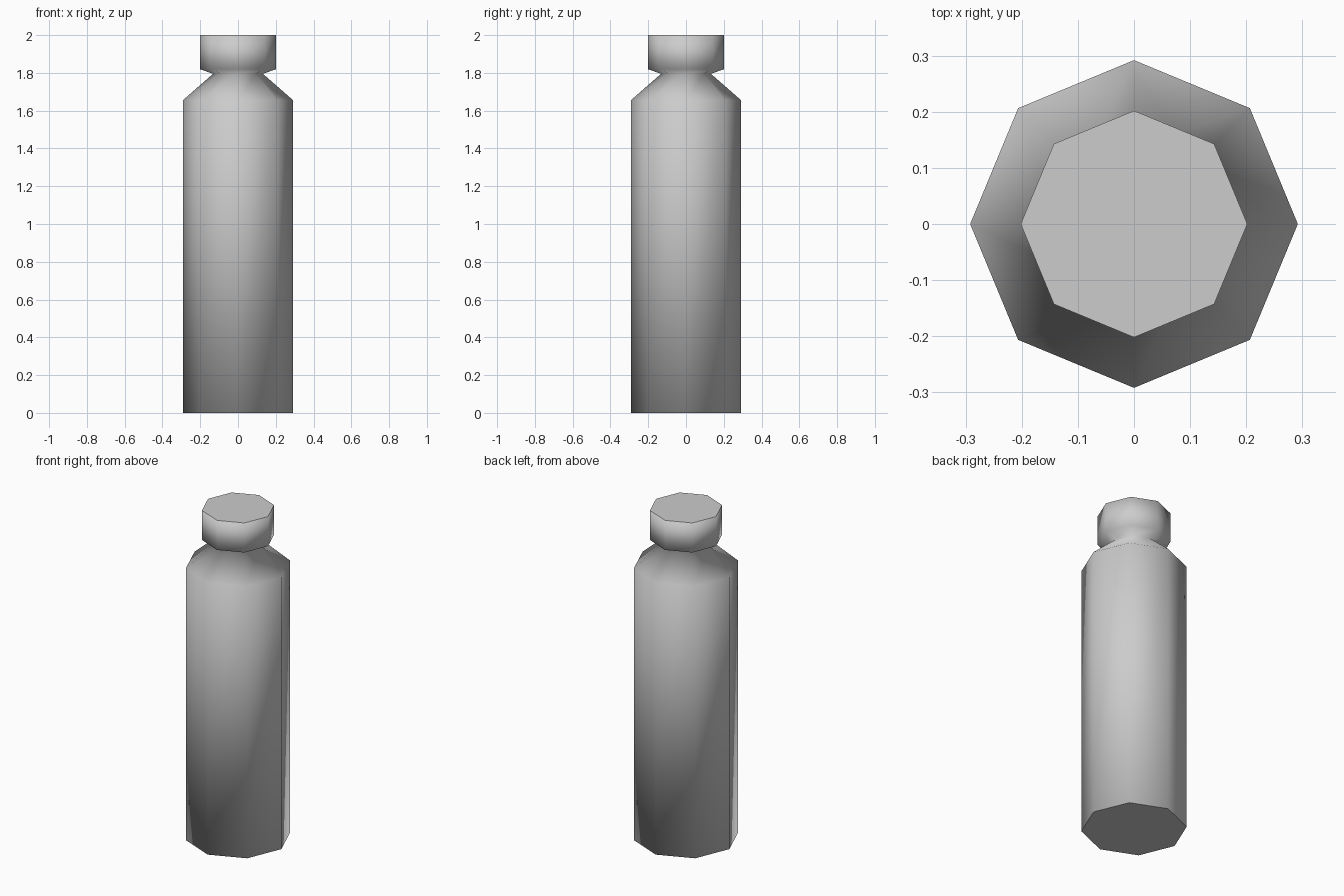
import bpy, bmesh
from math import cos, sin, tau

cube = bpy.data.objects.get("Cube")
if cube:
    bpy.data.objects.remove(cube, do_unlink=True)

SIDES = 8
# Radius and height from base to lid: body, shoulder, neck, lid
PROFILE = [(0.292, 0), (0.292, 1.655), (0.132, 1.795), (0.202, 1.82), (0.202, 2)]

# Single plain grey
grey = bpy.data.materials.new("mid_grey")
grey.use_nodes = True
colour = (0.604, 0.604, 0.604, 1)
grey.diffuse_color = colour
grey.node_tree.nodes["Principled BSDF"].inputs["Base Color"].default_value = colour

# Eight-sided turned bottle, with corners on the axes
bm = bmesh.new()
rings = [[bm.verts.new((r * cos(tau * i / SIDES), r * sin(tau * i / SIDES), z))
          for i in range(SIDES)] for r, z in PROFILE]
for low, high in zip(rings, rings[1:]):
    for i in range(SIDES):
        j = (i + 1) % SIDES
        bm.faces.new((low[i], low[j], high[j], high[i]))

# Base and lid top
for ring in (rings[0][::-1], rings[-1]):
    bm.faces.new(ring)
for face in bm.faces:
    face.smooth = True

mesh = bpy.data.meshes.new("bottle")
bm.to_mesh(mesh)
bm.free()
mesh.materials.append(grey)
bpy.context.collection.objects.link(bpy.data.objects.new("bottle", mesh))

# Walls shade softly round the rims, while base and lid top stay flat
normals = []
for face in mesh.polygons:
    for v in face.vertices:
        is_cap = len(face.vertices) == SIDES
        normals.append(tuple(face.normal if is_cap else mesh.vertices[v].normal))
mesh.normals_split_custom_set(normals)
